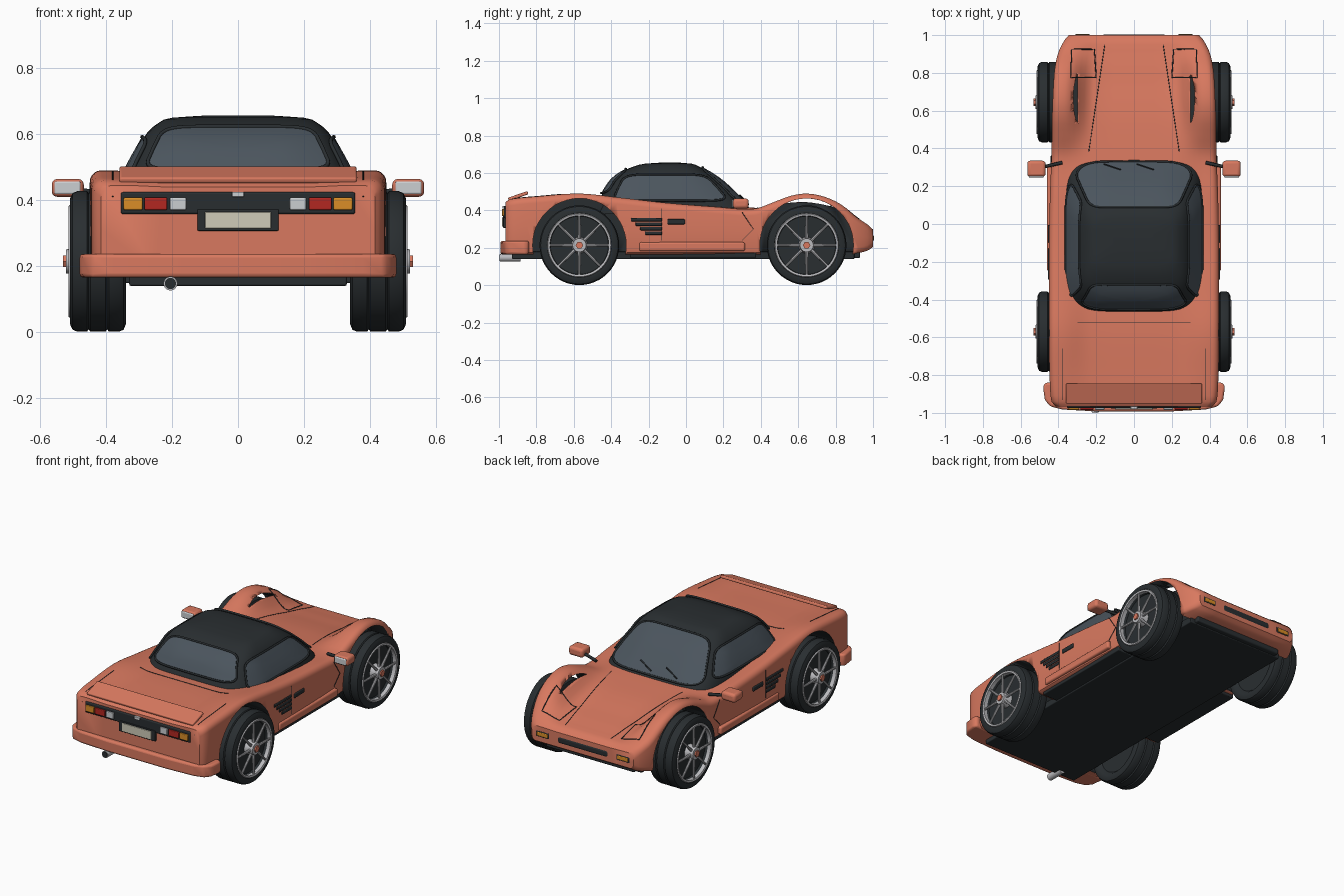
import bpy, bmesh, math
from mathutils import Vector, Matrix

if "Cube" in bpy.data.objects:
    bpy.data.objects.remove(bpy.data.objects["Cube"])

def mat(name, r, g, b):
    m = bpy.data.materials.new(name)
    m.diffuse_color = (r, g, b, 1)
    m.use_nodes = True
    m.node_tree.nodes["Principled BSDF"].inputs["Base Color"].default_value = m.diffuse_color
    return m

PAINT, DARK = mat("paint", .69, .19, .115), mat("dark", .022, .027, .03)
GLASS, METAL = mat("glass", .07, .09, .11), mat("metal", .5, .5, .52)
AMBER, RED = mat("amber", .7, .27, .02), mat("red", .45, .02, .015)
WHITE, CREAM = mat("white", .6, .62, .64), mat("cream", .62, .6, .48)

def finish(name, bm, m, bevel=0, smooth=40):
    bmesh.ops.recalc_face_normals(bm, faces=bm.faces)
    me = bpy.data.meshes.new(name)
    bm.to_mesh(me)
    bm.free()
    ob = bpy.data.objects.new(name, me)
    bpy.context.collection.objects.link(ob)
    me.materials.append(m)
    if bevel:
        b = ob.modifiers.new("bevel", 'BEVEL')
        b.width, b.segments, b.limit_method = bevel, 3, 'ANGLE'
    bpy.ops.object.select_all(action='DESELECT')
    ob.select_set(True)
    bpy.context.view_layer.objects.active = ob
    bpy.ops.object.shade_smooth_by_angle(angle=math.radians(smooth))
    return ob

def box(name, x, y, z, m, bevel=0, tilt=0):
    bm = bmesh.new()
    c = Vector((sum(x) / 2, sum(y) / 2, sum(z) / 2))
    bmesh.ops.create_cube(bm, size=1, matrix=Matrix.Translation(c) @ Matrix.Rotation(tilt, 4, 'X')
                          @ Matrix.Diagonal((abs(x[1] - x[0]), y[1] - y[0], z[1] - z[0], 1)))
    return finish(name, bm, m, bevel)

def cyl(name, c, r, length, axis, m, n=32, r2=None):
    bm = bmesh.new()
    rot = Vector((0, 0, 1)).rotation_difference(Vector(axis)).to_matrix().to_4x4()
    bmesh.ops.create_cone(bm, cap_ends=True, segments=n, radius1=r, radius2=r if r2 is None else r2,
                          depth=length, matrix=Matrix.Translation(c) @ rot)
    return finish(name, bm, m)

def line(name, pts, m=DARK, r=.0025, cyclic=False):
    cu = bpy.data.curves.new(name, 'CURVE')
    cu.dimensions, cu.bevel_depth, cu.bevel_resolution = '3D', r, 1
    cu.use_fill_caps = True
    sp = cu.splines.new('POLY')
    sp.points.add(len(pts) - 1)
    for p, q in zip(sp.points, pts):
        p.co = (*q, 1)
    sp.use_cyclic_u = cyclic
    cu.materials.append(m)
    ob = bpy.data.objects.new(name, cu)
    bpy.context.collection.objects.link(ob)

def skin(rings, closed=True, caps=True):
    bm = bmesh.new()
    rows = [[bm.verts.new(p) for p in r] for r in rings]
    n = len(rows[0])
    for a, b in zip(rows, rows[1:]):
        for i in range(n if closed else n - 1):
            j = (i + 1) % n
            bm.faces.new((a[i], a[j], b[j], b[i]))
    if caps:
        bm.faces.new(rows[0])
        bm.faces.new(rows[-1])
    return bm

def interp(table, t):
    # smooth interpolation of table rows keyed on the first column
    n = len(table)
    t = min(max(t, table[0][0]), table[-1][0])
    i = max(k for k in range(n - 1) if table[k][0] <= t)
    a, b = table[i], table[i + 1]
    p, q = table[max(i - 1, 0)], table[min(i + 2, n - 1)]
    h = b[0] - a[0]
    u = (t - a[0]) / h
    return [(2*u**3 - 3*u*u + 1) * a[k] + (3*u*u - 2*u**3) * b[k]
            + (u**3 - 2*u*u + u) * h * (b[k] - p[k]) / (b[0] - p[0])
            + (u**3 - u*u) * h * (q[k] - a[k]) / (q[0] - a[0]) for k in range(1, len(a))]

# body: stations of y, half width, underside, centre height, fender height
BODY = [(-.965, .415, .18, .44, .445), (-.94, .437, .17, .455, .46), (-.8, .447, .165, .46, .475),
        (-.57, .45, .165, .465, .49), (-.35, .45, .165, .455, .468), (-.1, .45, .165, .44, .44),
        (.15, .445, .165, .43, .42), (.36, .437, .165, .415, .408), (.47, .435, .165, .405, .445),
        (.56, .435, .165, .395, .478), (.65, .432, .16, .38, .49), (.75, .427, .155, .36, .47),
        (.84, .417, .155, .345, .425), (.91, .40, .17, .33, .365), (.97, .37, .185, .318, .325),
        (1, .345, .205, .295, .298)]

def top(x, y):
    w, zb, zc, zf = interp(BODY, y)
    t = min(max((abs(x) / w - .5) / .35, 0), 1)
    return zc + (zf - zc) * t * t * (3 - 2 * t)

def section(y):
    w, zb, zc, zf = interp(BODY, y)
    r = .035
    half = [(w * .6, zb), (w - .02, zb), (w - .005, zb + .01), (w, zb + .03), (w, (zb + zf) / 2)]
    half += [(w - r + r * math.cos(a * math.pi / 10), zf - r + r * math.sin(a * math.pi / 10)) for a in range(6)]
    half += [(f * w, top(f * w, y)) for f in (.85, .79, .73, .67, .61, .55, .5, .25)]
    pts = [(0, zb)] + half + [(0, zc)] + [(-x, z) for x, z in reversed(half)]
    return [(x, y, z) for x, z in pts]

ys = [-.965, -.955] + [-.94 + i * .03 for i in range(64)] + [.97, .98, .99, 1]
body = finish("body", skin([section(y) for y in ys]), PAINT)

# wheel arches cut out of the body, with dark liners
AXLES, WZ = (-.57, .645), .214
for s in (1, -1):
    for y in AXLES:
        cut = cyl("arch_cutter", (s * .46, y, WZ), .25, .32, (1, 0, 0), DARK, 48)
        cut.hide_render = True
        md = body.modifiers.new("arch", 'BOOLEAN')
        md.object, md.operation, md.solver = cut, 'DIFFERENCE', 'EXACT'
        md.material_mode = 'TRANSFER'
        bpy.context.view_layer.objects.active = body
        bpy.ops.object.modifier_apply(modifier="arch")
        bpy.data.objects.remove(cut)

# wheels
TYRE = [(.001, .36), (.15, .36), (.165, .345), (.19, .34), (.207, .347), (.213, .36), (.213, .392), (.206, .397),
        (.213, .402), (.213, .448), (.206, .453), (.213, .458), (.213, .488), (.207, .502), (.19, .51),
        (.172, .51), (.163, .5), (.155, .475), (.001, .47)]
RIM = [(.157, .49), (.157, .512), (.168, .515), (.172, .508), (.168, .49)]
def lathe(name, prof, y, s, m, closed):
    rings = [[(s * x, y + r * math.cos(a * math.pi / 24), WZ + r * math.sin(a * math.pi / 24)) for r, x in prof]
             for a in range(49)]
    bm = skin(rings, closed, False)
    bmesh.ops.remove_doubles(bm, verts=bm.verts, dist=1e-5)
    finish(name, bm, m)
for s in (1, -1):
    for y in AXLES:
        lathe("tyre", TYRE, y, s, DARK, False)
        lathe("rim", RIM, y, s, METAL, True)
        cyl("hub", (s * .495, y, WZ), .045, .055, (s, 0, 0), METAL, 24, .036)
        cyl("hub_cap", (s * .523, y, WZ), .02, .016, (s, 0, 0), PAINT, 6)
        for k in range(8):
            a = k * math.pi / 4
            d = Vector((0, math.cos(a), math.sin(a)))
            cyl("spoke", Vector((s * .505, y, WZ)) + d * .1, .009, .125, d, METAL, 8, .006)

# cabin: rings of z, back y, front y, half width
CABIN = [(.38, -.50, .37, .37), (.44, -.475, .315, .36), (.50, -.44, .255, .335), (.56, -.40, .19, .303),
         (.605, -.345, .125, .275), (.635, -.28, .07, .24), (.65, -.22, .03, .2), (.656, -.13, -.04, .11)]
N = 5
def ring(z):
    b, f, w = interp(CABIN, z)
    out = []
    for i in range(64):
        c, s = math.cos(i * math.pi / 32), math.sin(i * math.pi / 32)
        out.append((math.copysign(w * abs(c) ** (2 / N), c),
                    (b + f) / 2 + math.copysign((f - b) / 2 * abs(s) ** (2 / N), s), z))
    return out
finish("cabin", skin([ring(z) for z in (.38, .41, .44, .47, .5, .53, .56, .585, .605, .622, .635, .644, .65, .654, .656)]),
       DARK, smooth=50)

# windows: rounded patches lying just outside the cabin surface
def window(name, side, z0, z1, frac):
    def point(u, v):
        z = z0 + (z1 - z0) * (v + 1) / 2
        b, f, w = interp(CABIN, z)
        k, h, c = 1.012, (f - b) / 2, (f + b) / 2
        o = (1 - abs(u * frac) ** N) ** (1 / N)
        if side in ('front', 'back'):
            return (u * frac * w * k, c + (1 if side == 'front' else -1) * (h * o * k + .003), z + .003)
        return ((1 if side == 'right' else -1) * (w * o * k + .002), c + u * frac * h, z + .002)
    rings = []
    for r in (.02, .25, .5, .75, 1):
        rings.append([point(*[math.copysign(r * abs(t) ** .3, t) for t in
                              (math.cos(i * math.pi / 24), math.sin(i * math.pi / 24))]) for i in range(48)])
    bm = skin(rings, True, False)
    bm.faces.new([v for v in bm.verts][:48])
    finish(name, bm, GLASS)
    line(name + "_seal", rings[-1], DARK, .006, True)
window("windscreen", 'front', .43, .628, .86)
window("rear_window", 'back', .49, .62, .83)
window("right_window", 'right', .45, .59, .8)
window("left_window", 'left', .45, .59, .8)

# floor and underside
box("floor", (-.33, .33), (-.93, .9), (.14, .18), DARK, .005)
box("mid_floor", (-.43, .43), (-.3, .375), (.148, .18), DARK, .005)
box("front_lip", (-.3, .3), (.85, .93), (.145, .19), DARK, .008)
cyl("exhaust", (-.205, -.94, .147), .021, .11, (0, 1, 0), METAL)
cyl("exhaust_bore", (-.205, -.992, .147), .017, .01, (0, 1, 0), DARK)

# rear bumper, wrapped in plan
plan = [(.47, -.84), (.482, -.86), (.472, -.93), (.445, -.965), (.38, -.982), (.2, -.992)]
plan += [(-x, y) for x, y in reversed(plan)]
finish("rear_bumper", skin([[(x, y, z) for x, y in plan] for z in (.165, .237)]), PAINT, .014)

# spoiler and rear panel
box("spoiler", (-.36, .36), (-.953, -.842), (.468, .486), PAINT, .006, .33)
box("light_panel", (-.355, .355), (-.974, -.95), (.358, .424), DARK, .006)
box("plate_frame", (-.123, .123), (-.978, -.95), (.307, .372), DARK, .003)
box("plate", (-.1, .1), (-.983, -.96), (.314, .364), CREAM, .002)
box("boot_latch", (-.018, .018), (-.98, -.95), (.41, .425), WHITE, .002)
for s in (1, -1):
    for nm, a, b, m in (("tail_amber", .29, .347, AMBER), ("tail_red", .215, .284, RED), ("tail_white", .157, .207, WHITE)):
        box(nm, (s * a, s * b), (-.984, -.96), (.37, .408), m, .004)

# nose grille
box("grille", (-.175, .175), (.97, 1.0025), (.225, .275), DARK, .018)

for s in (1, -1):
    # nose indicators
    box("indicator_frame", (s * .225, s * .32), (.97, 1.002), (.232, .272), DARK, .008)
    box("indicator", (s * .235, s * .31), (.98, 1.005), (.24, .264), AMBER, .004)
    # sills, handles and side vents
    box("sill", (s * .41, s * .46), (-.25, .315), (.183, .23), PAINT, .01)
    box("door_handle", (s * .44, s * .456), (-.1, -.005), (.326, .353), DARK, .005)
    for k in range(4):
        box("side_vent", (s * .44, s * .456), (-.295 + k * .025, -.128), (.342 - k * .024, .36 - k * .024), DARK, .004)
    # mirrors
    line("mirror_arm", [(s * .38, .325, .418), (s * .49, .3, .43)], DARK, .009)
    box("mirror", (s * .468, s * .565), (.25, .335), (.41, .464), PAINT, .016)
    box("mirror_glass", (s * .478, s * .557), (.246, .26), (.418, .457), WHITE, .005)
    # wipers
    x = -.16 if s < 0 else .015
    line("wiper", [(x, .318, .452), (x + .09, .288, .483)], DARK, .004)
    # seams of hood, headlight covers, doors and boot
    line("hood_seam", [(s * (.24 - .09 * i / 20), .38 + .03 * i, top(.24 - .09 * i / 20, .38 + .03 * i)) for i in range(20)], r=.002)
    quad = [(.2, .775), (.335, .775), (.33, .925), (.21, .925)]
    pts = [(a[0] + (b[0] - a[0]) * t / 6, a[1] + (b[1] - a[1]) * t / 6)
           for a, b in zip(quad, quad[1:] + quad[:1]) for t in range(6)]
    line("headlight_cover_seam", [(s * px, py, top(px, py)) for px, py in pts], r=.003, cyclic=True)
    line("door_seam", [(s * .45, -.13, .41), (s * .45, -.13, .24)], r=.002)
    line("door_front_seam", [(s * .44, .3, .39), (s * .439, .36, .3), (s * .44, .3, .24)], r=.002)
    line("boot_seam", [(s * .38, -.66 - .03 * i, top(.38, -.66 - .03 * i)) for i in range(10)]
         + [(s * .38, -.966, .41)], r=.002)
line("boot_front_seam", [(x / 20, -.52, top(x / 20, -.52)) for x in range(-6, 7)], r=.002)
